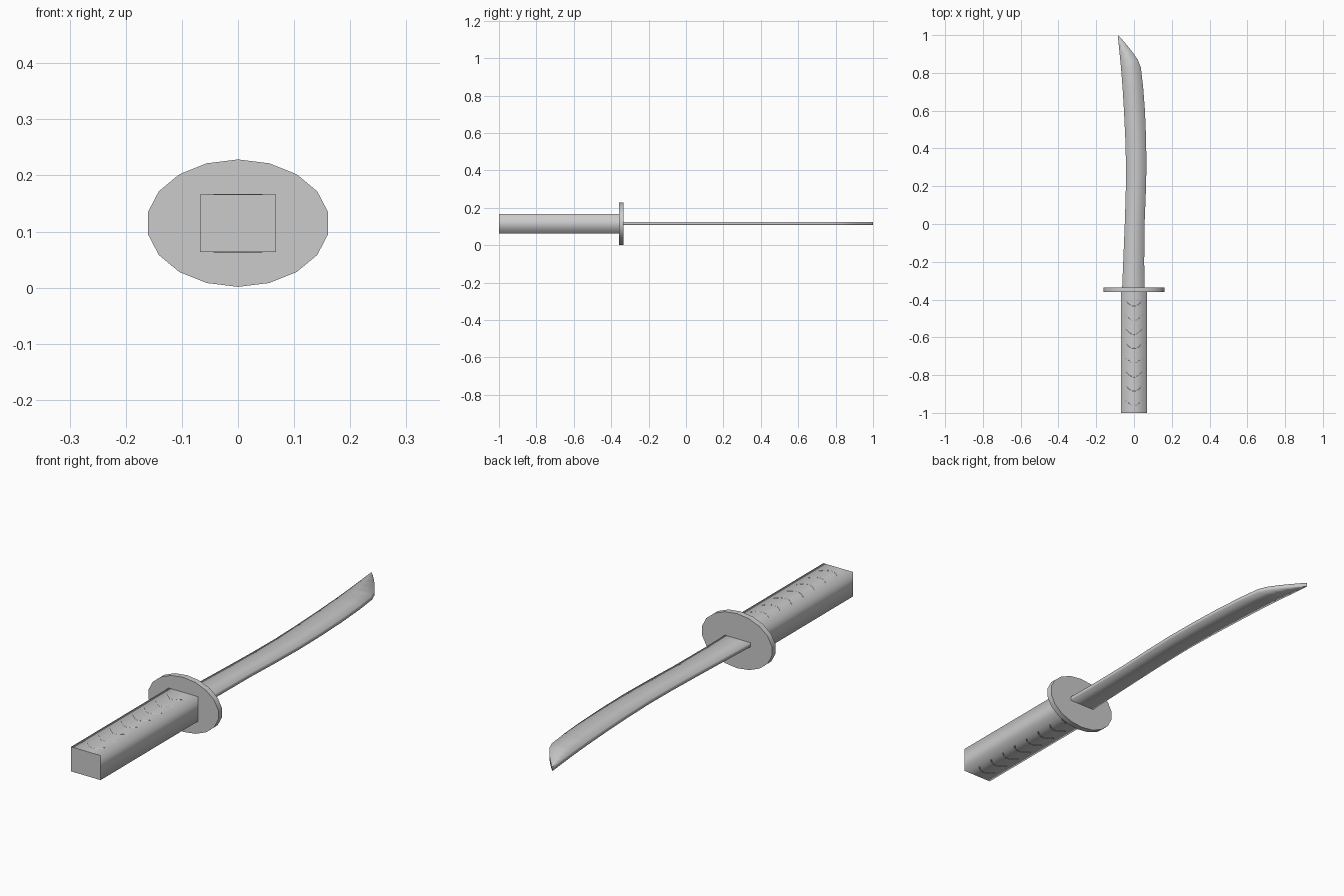
import bpy
import math

if "Cube" in bpy.data.objects:
    bpy.data.objects.remove(bpy.data.objects["Cube"])

CZ = 0.115  # height of the sword's centre line


def loft(name, rings, smooth=True):
    """Join equal-sized rings of points, with flat end caps."""
    n = len(rings[0])
    verts = [p for ring in rings for p in ring]
    faces = [tuple(reversed(range(n)))]
    for r in range(len(rings) - 1):
        for i in range(n):
            j = (i + 1) % n
            faces.append((r * n + i, r * n + j, (r + 1) * n + j, (r + 1) * n + i))
    faces.append(tuple(range(len(verts) - n, len(verts))))
    mesh = bpy.data.meshes.new(name)
    mesh.from_pydata(verts, [], faces)
    for k, poly in enumerate(mesh.polygons):
        poly.use_smooth = smooth and 0 < k < len(faces) - 1
    # recalculated so that all faces point outward
    import bmesh
    bm = bmesh.new()
    bm.from_mesh(mesh)
    bmesh.ops.recalc_face_normals(bm, faces=bm.faces)
    bm.to_mesh(mesh)
    bm.free()
    obj = bpy.data.objects.new(name, mesh)
    bpy.context.collection.objects.link(obj)
    return obj


def box_ring(y, x0, x1, z0, z1):
    return [(x0, y, z0), (x0, y, z1), (x1, y, z1), (x1, y, z0)]


# Handle: long block with softly shaded sides
loft("handle", [box_ring(y, -0.068, 0.068, 0.064, 0.166) for y in (-1.0, -0.355)])

# Guard: 18-sided oval disc
oval = [(0.163 * math.sin(math.radians(a)), 0.1135 * math.cos(math.radians(a)))
        for a in range(0, 360, 20)]
loft("guard", [[(x, y, CZ + z) for x, z in oval] for y in (-0.359, -0.335)])

# Blade: curved slab given as y, back edge x, cutting edge x
outline = [
    (-0.345, -0.063, 0.056), (-0.20, -0.057, 0.054), (0.0, -0.049, 0.056),
    (0.15, -0.044, 0.062), (0.30, -0.042, 0.066), (0.45, -0.046, 0.064),
    (0.60, -0.053, 0.058), (0.73, -0.061, 0.048), (0.83, -0.069, 0.036),
    (0.87, -0.073, 0.020), (0.91, -0.077, -0.008), (0.95, -0.081, -0.040),
    (0.98, -0.084, -0.066), (1.0, -0.086, -0.085),
]
loft("blade", [box_ring(y, a, b, CZ - 0.008, CZ + 0.009) for y, a, b in outline])

# Grip ridges: shallow arcs barely proud of the handle's top and bottom
for side, z in (("top", 0.1635), ("bottom", 0.0655)):
    curve = bpy.data.curves.new("grip_ridges_" + side, 'CURVE')
    curve.dimensions = '3D'
    curve.bevel_depth = 0.0035
    curve.bevel_resolution = 1
    curve.use_fill_caps = True
    for row in range(8):
        y = -0.935 + row * 0.075
        spline = curve.splines.new('POLY')
        spline.points.add(8)
        for i, p in enumerate(spline.points):
            t = i / 4 - 1
            p.co = (0.042 * t, y - 0.025 * (1 - t * t), z, 1)
    bpy.context.collection.objects.link(bpy.data.objects.new(curve.name, curve))
